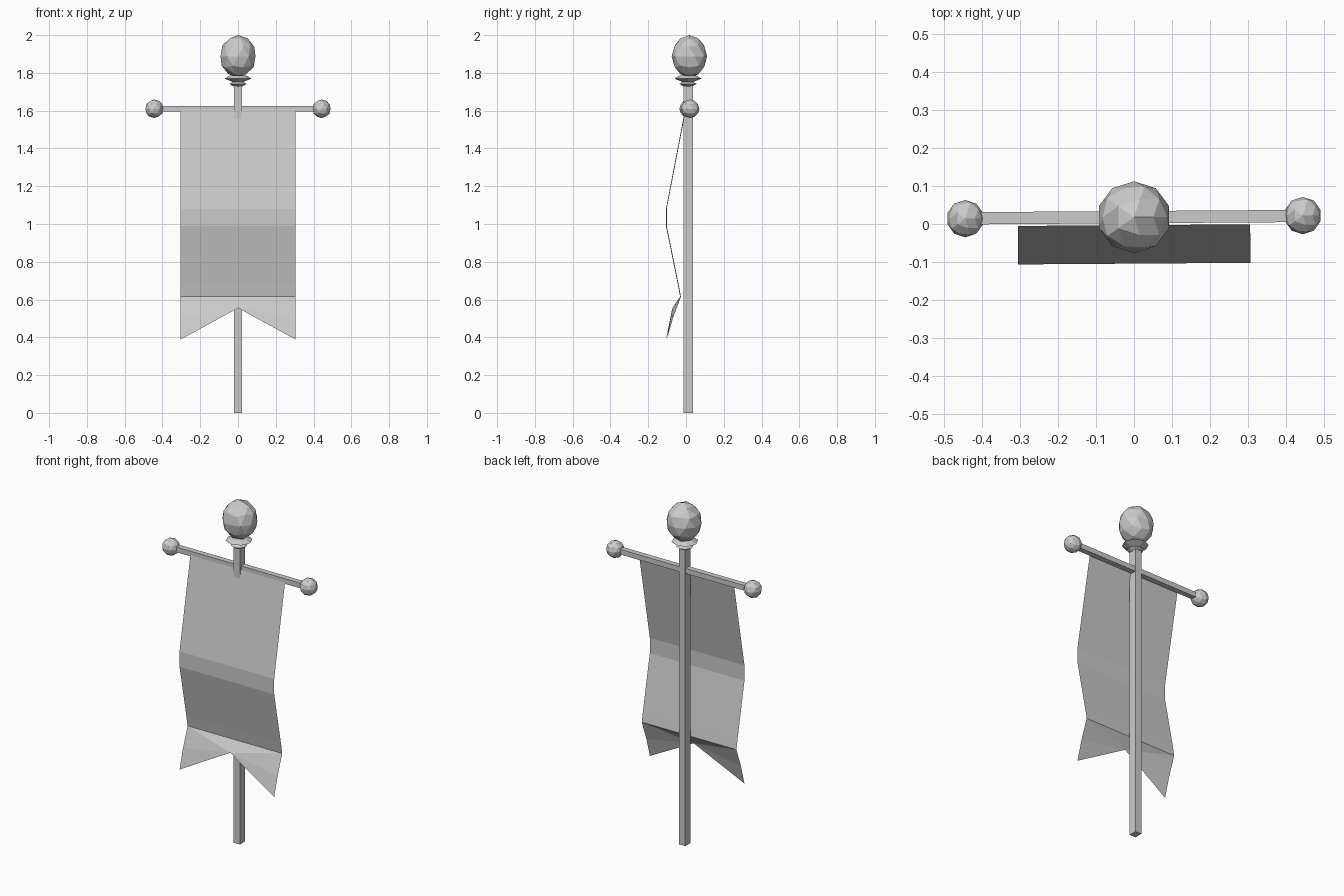
import bpy, bmesh, math
from mathutils import Matrix

if "Cube" in bpy.data.objects:
    bpy.data.objects.remove(bpy.data.objects["Cube"])

AXIS_Y = 0.015          # depth of the pole axis
TWIST = math.radians(0.4)


def make_object(name, bm):
    mesh = bpy.data.meshes.new(name)
    bm.to_mesh(mesh)
    bm.free()
    obj = bpy.data.objects.new(name, mesh)
    bpy.context.collection.objects.link(obj)
    return obj


def box(name, size, centre):
    bm = bmesh.new()
    bmesh.ops.create_cube(bm, size=1, matrix=Matrix.LocRotScale(centre, None, size))
    return make_object(name, bm)


def ball(name, radii, centre):
    bm = bmesh.new()
    bmesh.ops.create_icosphere(bm, subdivisions=2, radius=1)
    # merge the flattest neighbours into irregular facets
    bmesh.ops.dissolve_limit(bm, angle_limit=math.radians(19),
                             verts=bm.verts, edges=bm.edges)
    bmesh.ops.transform(bm, verts=bm.verts,
                        matrix=Matrix.LocRotScale(centre, None, radii))
    return make_object(name, bm)


def lathe(name, profile, sides):
    bm = bmesh.new()
    rings = [[bm.verts.new((r * math.cos(2 * math.pi * i / sides),
                            AXIS_Y - 0.005 + r * math.sin(2 * math.pi * i / sides), z))
              for i in range(sides)] for r, z in profile]
    for low, high in zip(rings, rings[1:]):
        for i in range(sides):
            j = (i + 1) % sides
            bm.faces.new((low[i], low[j], high[j], high[i]))
    bm.faces.new(rings[0][::-1])
    bm.faces.new(rings[-1])
    return make_object(name, bm)


# Square upright and crossbar
box("pole", (0.04, 0.048, 1.74), (0, 0.012, 0.87))
bar = box("crossbar", (0.84, 0.032, 0.03), (0, 0.018, 1.61))
bar.rotation_euler.z = TWIST

# Faceted finial and crossbar end knobs
ball("finial", (0.097, 0.094, 0.112), (0, 0.018, 1.888))
for side, label in ((-1, "left"), (1, "right")):
    ball("knob_" + label, (0.049, 0.049, 0.049),
         (side * 0.443, 0.018 + side * 0.004, 1.61))

# Two stacked flared collars under the finial
lathe("collar", [(0.022, 1.728), (0.046, 1.742), (0.028, 1.752),
                 (0.072, 1.770), (0.045, 1.785)], 8)

# Wavy hanging cloth with a swallowtail end
HALF = 0.305
wave = [(-0.003, 1.605), (-0.104, 1.08), (-0.104, 0.99),
        (-0.041, 0.68), (-0.029, 0.615)]
bm = bmesh.new()
rows = [[bm.verts.new((x, y, z)) for x in (-HALF, 0, HALF)] for y, z in wave]
for a, b in zip(rows, rows[1:]):
    for i in range(2):
        bm.faces.new((a[i], b[i], b[i + 1], a[i + 1]))
notch = bm.verts.new((0, -0.072, 0.555))
for side in (0, 2):
    x = (side - 1) * HALF
    mid = bm.verts.new((x, -0.072, 0.50))
    tip = bm.verts.new((x, -0.104, 0.388))
    for tri in ((rows[-1][side], notch, rows[-1][1]),
                (rows[-1][side], mid, notch), (mid, tip, notch)):
        bm.faces.new(tri if side == 0 else tri[::-1])
cloth = make_object("banner_cloth", bm)
cloth.rotation_euler.z = TWIST
